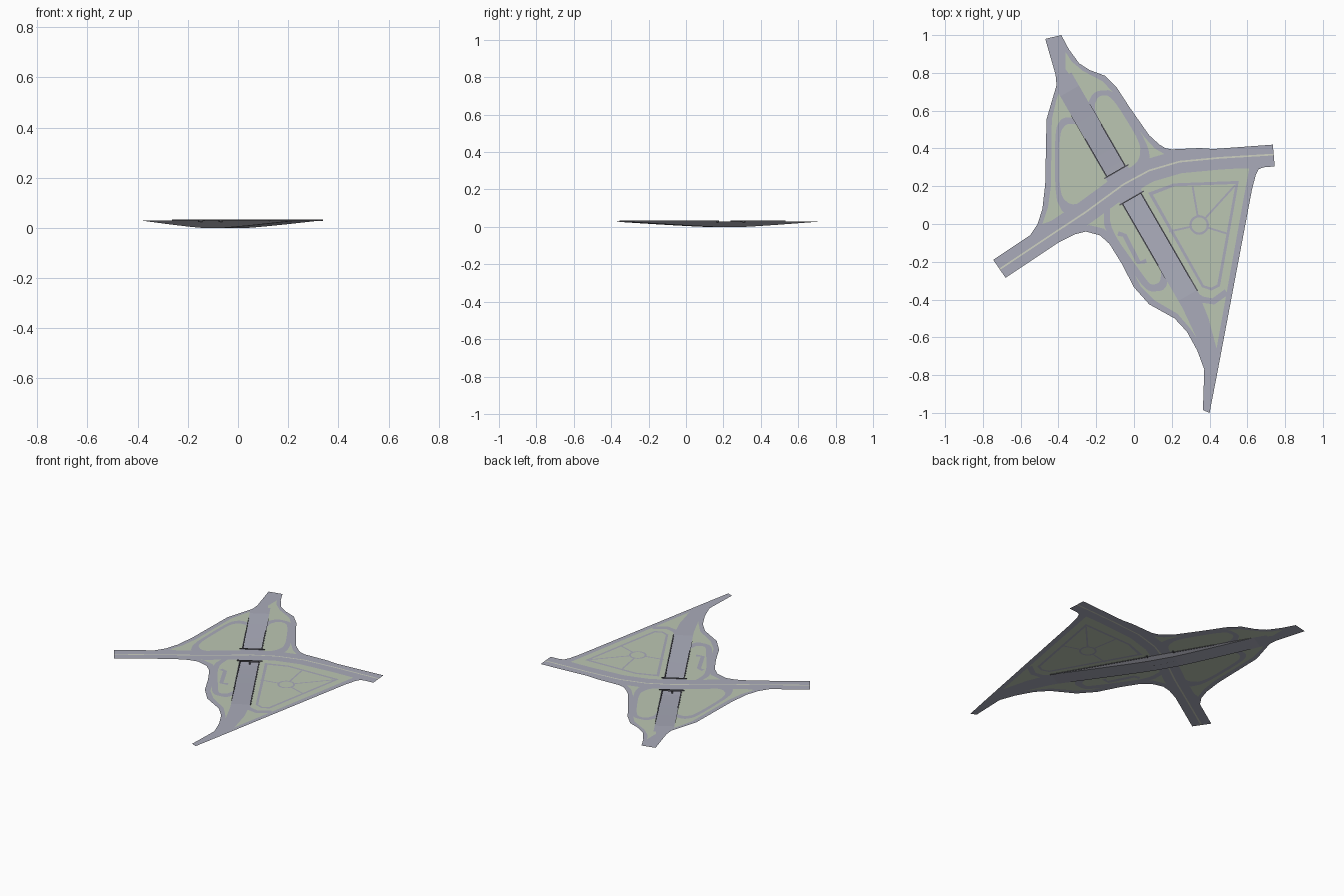
import bpy, bmesh, math
from mathutils import Vector
from mathutils.geometry import delaunay_2d_cdt

if "Cube" in bpy.data.objects:
    bpy.data.objects.remove(bpy.data.objects["Cube"])

GROUND = 0.03


def material(name, rgb):
    m = bpy.data.materials.new(name)
    m.diffuse_color = (*rgb, 1)
    m.use_nodes = True
    m.node_tree.nodes["Principled BSDF"].inputs["Base Color"].default_value = m.diffuse_color
    return m


ROAD, GRASS, LINE, WALL = range(4)
MATS = [material("road_grey", (0.40, 0.41, 0.49)),
        material("grass_green", (0.50, 0.565, 0.45)),
        material("marking_cream", (0.62, 0.64, 0.54)),
        material("wall_dark_grey", (0.10, 0.10, 0.115))]


def finish(name, bm, mats):
    me = bpy.data.meshes.new(name)
    bm.to_mesh(me)
    bm.free()
    for m in mats:
        me.materials.append(m)
    ob = bpy.data.objects.new(name, me)
    bpy.context.collection.objects.link(ob)
    return ob


def rounded(pts, steps=2):
    """Corner cutting on a closed ring."""
    for _ in range(steps):
        out = []
        for i, a in enumerate(pts):
            b = pts[(i + 1) % len(pts)]
            out += [(a[0] * .8 + b[0] * .2, a[1] * .8 + b[1] * .2),
                    (a[0] * .2 + b[0] * .8, a[1] * .2 + b[1] * .8)]
        pts = out
    return pts


def ribbon(pts, half):
    """Closed ring around an open path."""
    left, right = [], []
    for i, p in enumerate(pts):
        a, b = pts[max(i - 1, 0)], pts[min(i + 1, len(pts) - 1)]
        d = Vector((b[0] - a[0], b[1] - a[1])).normalized() * half
        left.append((p[0] - d.y, p[1] + d.x))
        right.append((p[0] + d.y, p[1] - d.x))
    return left + right[::-1]


def circle(x, y, r, n=20):
    return [(x + r * math.cos(2 * math.pi * i / n), y + r * math.sin(2 * math.pi * i / n)) for i in range(n)]


def inside(p, ring):
    hit = False
    for i, a in enumerate(ring):
        b = ring[i - 1]
        if (a[1] > p[1]) != (b[1] > p[1]):
            if p[0] < (b[0] - a[0]) * (p[1] - a[1]) / (b[1] - a[1]) + a[0]:
                hit = not hit
    return hit


# Underpass frame: s runs along it, n runs across it
def under(s, n):
    return (0.5 * s + 0.866 * n, -0.866 * s + 0.5 * n)


WIDTH = 0.114
S0, S1, B0, B1 = -0.78, 0.47, -0.287, -0.125


def strip(s0, s1, n0=0, n1=WIDTH):
    return [under(s0, n0), under(s1, n0), under(s1, n1), under(s0, n1)]


outline = [(-.47, .98), (-.385, 1), (-.345, .925), (-.29, .85), (-.235, .815), (-.155, .785), (-.09, .72),
           (-.025, .62), (.08, .47), (.135, .42), (.165, .402), (.2, .395), (.35, .402), (.42, .397),
           (.735, .42), (.745, .305), (.685, .30), (.66, .29), (.645, .26), (.625, .185), (.435, -.82),
           (.40, -1), (.365, -.985), (.372, -.77), (.335, -.67), (.28, -.57), (.215, -.50), (.08, -.425),
           (.0, -.335), (-.065, -.21), (-.13, -.105), (-.18, -.06), (-.255, -.04), (-.315, -.055),
           (-.395, -.095), (-.68, -.285), (-.745, -.19), (-.55, -.06), (-.51, .0), (-.485, .08),
           (-.47, .21), (-.463, .555), (-.435, .65), (-.41, .735), (-.415, .79)]
main_road = [(-.72, -.245), (-.45, -.065), (-.26, .06), (-.055, .21), (.08, .283), (.24, .33),
             (.45, .35), (.745, .368)]

# Four lawns
north_west = [(-.385, .73), (-.41, .66), (-.435, .555), (-.44, .2), (-.455, .09), (-.485, .0),
              (-.40, .03), (-.1, .22), (-.2, .4), (-.365, .66)]
north_east = [(-.362, .91), (-.33, .86), (-.27, .81), (-.165, .755), (-.115, .70), (.055, .46), (.11, .40),
              (.17, .365), (.1, .3), (-.05, .25), (-.2, .5), (-.29, .715), (-.362, .82)]
south_west = [(-.30, -.03), (-.2, .07), (-.02, .14), (.17, -.24), (.25, -.43), (.33, -.60), (.295, -.55),
              (.23, -.475), (.11, -.405), (.035, -.33), (-.035, -.195), (-.105, -.075), (-.16, -.025),
              (-.24, -.005)]
south_east = [(.0, .16), (.1, .23), (.295, .28), (.48, .292), (.61, .295), (.60, .24), (.585, .16),
              (.437, -.66), (.395, -.50), (.34, -.365), (.2, -.2)]

# Loop roads on the lawns, each an outer grey ring and an inner green ring
loops = [
    ([(-.415, .05), (-.42, .5), (-.38, .565), (-.29, .565), (-.24, .46), (-.05, .2), (-.2, .05)],
     [(-.395, .15), (-.395, .48), (-.36, .53), (-.3, .53), (-.22, .42), (-.08, .2), (-.32, .09)]),
    ([(-.25, .63), (-.21, .705), (-.1, .71), (.07, .43), (.09, .32), (-.06, .24), (-.2, .53)],
     [(-.215, .61), (-.19, .68), (-.12, .68), (.035, .43), (.03, .34), (-.04, .28), (-.13, .45)]),
    ([(-.16, .09), (-.16, -.03), (.03, -.31), (.08, -.36), (.17, -.35), (.185, -.24), (.1, -.1), (-.02, .15)],
     [(-.13, .12), (-.125, -.03), (.05, -.275), (.09, -.325), (.14, -.31), (.145, -.22), (.09, -.1), (-.02, .15)]),
]

layers = [(lawn, GRASS) for lawn in (north_west, north_east, south_west, south_east)]
for outer, inner in loops:
    layers += [(rounded(outer), ROAD), (rounded(inner), GRASS)]

# Small car park and the cross road in the south
layers += [(ribbon([(-.085, -.05), (-.05, -.06), (.025, -.205), (.065, -.195)], .012), ROAD),
           (ribbon([(.31, -.37), (.36, -.4), (.42, -.41), (.49, -.36)], .017), ROAD)]

# Park paths: border, spokes and round plaza
border = [(.075, .165), (.21, .215), (.555, .228), (.455, -.33), (.41, -.352), (.36, -.335)]
c = Vector((.345, -.005))
border_in = [(.1, .155), (.215, .2), (.538, .212), (.441, -.32), (.41, -.337), (.37, -.325)]
layers += [(border, ROAD), (border_in, GRASS)]
for end in [(.535, .205), (.49, -.05), (.185, -.04), (.31, .2)]:
    layers.append((ribbon([tuple(c), end], .005), ROAD))
layers += [(circle(c.x, c.y, .052), ROAD), (circle(c.x, c.y, .04), GRASS)]

# Main road, underpass opening, bridge deck and centre line
layers += [(ribbon(main_road, .062), ROAD), (strip(-.86, .53), ROAD), (strip(S0, S1), None),
           (strip(B0, B1, -.01, WIDTH + .01), ROAD), (ribbon(main_road, .0045), LINE)]

# Ground sheet: every triangle takes the colour of the topmost layer over it
verts, edges = [], []
for ring in [outline] + [r for r, _ in layers]:
    k, n = len(verts), len(ring)
    verts += [Vector(p) for p in ring]
    edges += [(k + i, k + (i + 1) % n) for i in range(n)]
res = delaunay_2d_cdt(verts, edges, [], 0, 1e-5)
bm = bmesh.new()
bv = [bm.verts.new((v.x, v.y, GROUND)) for v in res[0]]
for tri in res[2]:
    mid = sum((res[0][i] for i in tri), Vector((0, 0))) / len(tri)
    if not inside(mid, outline):
        continue
    colour = ROAD
    for ring, m in layers:
        if inside(mid, ring):
            colour = m
    if colour is None:
        continue
    f = bm.faces.new([bv[i] for i in tri])
    f.material_index = colour
    f.normal_update()
    if f.normal.z < 0:
        f.normal_flip()
bmesh.ops.delete(bm, geom=[v for v in bm.verts if not v.link_faces], context='VERTS')
finish("ground_and_roads", bm, MATS[:3])


# Sunken road, ramping down to z = 0 under the bridge
def depth(s):
    t = (B0 - s) / (B0 - S0) if s < B0 else (s - B1) / (S1 - B1) if s > B1 else 0
    return GROUND * max(t, 0) ** 1.15


stations = sorted({B0, B1} | {S0 + (S1 - S0) * i / 30 for i in range(31)})
bm = bmesh.new()
rows = [[bm.verts.new((*under(s, n), depth(s))) for n in (0, WIDTH)] for s in stations]
for a, b in zip(rows, rows[1:]):
    bm.faces.new((a[0], b[0], b[1], a[1]))
finish("sunken_road", bm, [MATS[ROAD]])

# Retaining walls down to the sunken road
for name, n in (("left_retaining_wall", 0), ("right_retaining_wall", WIDTH)):
    bm = bmesh.new()
    rows = [[bm.verts.new((*under(s, n), z)) for z in (min(depth(s), GROUND - 1e-4), GROUND)] for s in stations]
    for a, b in zip(rows, rows[1:]):
        f = (a[0], b[0], b[1], a[1])
        bm.faces.new(f[::-1] if n == 0 else f)
    finish(name, bm, [MATS[WALL]])


def block(name, s0, s1, n0, n1, z0, z1):
    bm = bmesh.new()
    low = [bm.verts.new((*p, z0)) for p in strip(s0, s1, n0, n1)]
    top = [bm.verts.new((*p, z1)) for p in strip(s0, s1, n0, n1)]
    bm.faces.new(low)
    bm.faces.new(top)
    for i in range(4):
        j = (i + 1) % 4
        bm.faces.new((low[i], low[j], top[j], top[i]))
    bmesh.ops.recalc_face_normals(bm, faces=bm.faces)
    finish(name, bm, [MATS[WALL]])


# Parapets beside the ramps, and railings with edge beams on the bridge
P = 0.0034
for side, n, start, end in (("left", 0, -.52, .255), ("right", WIDTH, -.545, .475)):
    block(side + "_upper_parapet", start, B0, n - P, n + P, GROUND - .003, .0335)
    block(side + "_lower_parapet", B1, end, n - P, n + P, GROUND - .003, .0335)
for name, s in (("north_bridge_railing", B0), ("south_bridge_railing", B1)):
    block(name, s - P, s + P, -.016, WIDTH + .018, GROUND - .006, .034)

# Bridge columns along the middle of the sunken road
for i in range(4):
    s = B0 + (B1 - B0) * (i + .5) / 4
    block("bridge_column_%d" % (i + 1), s - .004, s + .004, WIDTH / 2 - .004, WIDTH / 2 + .004, 0, GROUND - .0005)
